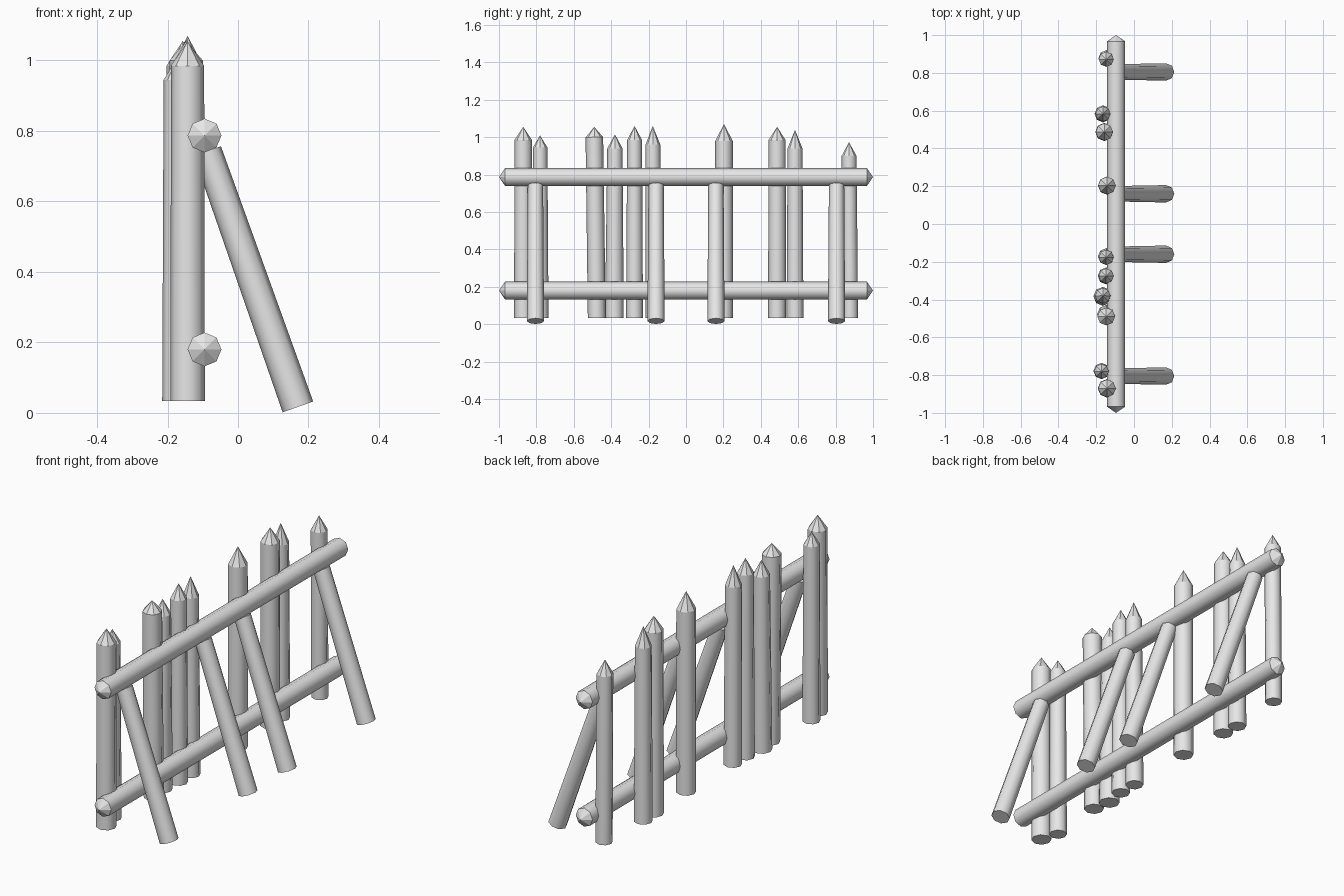
import bpy
import bmesh
from math import cos, sin, tau
from mathutils import Vector

cube = bpy.data.objects.get("Cube")
if cube:
    bpy.data.objects.remove(cube, do_unlink=True)

SIDES = 8
wood = bpy.data.materials.new("plain_grey")
wood.use_nodes = True
grey = (0.8, 0.8, 0.8, 1)
wood.diffuse_color = grey
wood.node_tree.nodes["Principled BSDF"].inputs["Base Color"].default_value = grey


def make_log(name, start, end, r_start, r_end, point_start=0, point_end=0):
    """Tapered round log; each end is flat or sharpened to a point."""
    start, end = Vector(start), Vector(end)
    axis = (end - start).normalized()
    turn = Vector((0, 0, 1)).rotation_difference(axis)
    bm = bmesh.new()

    def ring(centre, r):
        return [bm.verts.new(centre + turn @ Vector((r * cos(tau * i / SIDES), r * sin(tau * i / SIDES), 0)))
                for i in range(SIDES)]

    low, high = ring(start, r_start), ring(end, r_end)
    for i in range(SIDES):
        j = (i + 1) % SIDES
        bm.faces.new((low[i], low[j], high[j], high[i])).smooth = True
    for loop, centre, point in ((low, start, -point_start), (high, end, point_end)):
        if point:
            tip = bm.verts.new(centre + axis * point)
            for i in range(SIDES):
                bm.faces.new((loop[i], loop[(i + 1) % SIDES], tip))
        else:
            bm.faces.new(loop)
    bmesh.ops.recalc_face_normals(bm, faces=bm.faces)
    # Crisp rims where the round side meets the ends
    for edge in bm.edges:
        edge.smooth = all(f.smooth for f in edge.link_faces)
    mesh = bpy.data.meshes.new(name)
    bm.to_mesh(mesh)
    bm.free()
    mesh.materials.append(wood)
    obj = bpy.data.objects.new(name, mesh)
    bpy.context.collection.objects.link(obj)
    return obj


# Two horizontal rails, pointed at both ends
for name, z in (("lower_rail", 0.18), ("upper_rail", 0.787)):
    make_log(name, (-0.095, -0.967, z), (-0.095, 0.967, z), 0.048, 0.048, 0.033, 0.033)

# Leaning braces behind the rails
for i, y in enumerate((-0.805, -0.16, 0.16, 0.805)):
    make_log(f"brace_{i + 1}", (0.17, y, 0.017), (-0.087, y, 0.743), 0.046, 0.041)

# Sharpened posts: x, foot y, top y, foot radius, top radius, shoulder z, tip z
posts = (
    (-0.143, -0.87, -0.87, 0.049, 0.047, 0.985, 1.055),
    (-0.172, -0.778, -0.78, 0.043, 0.039, 0.945, 1.01),
    (-0.147, -0.477, -0.49, 0.048, 0.047, 1.0, 1.055),
    (-0.165, -0.383, -0.38, 0.050, 0.041, 0.94, 1.015),
    (-0.147, -0.275, -0.275, 0.045, 0.040, 0.985, 1.06),
    (-0.147, -0.172, -0.177, 0.044, 0.040, 0.96, 1.06),
    (-0.143, 0.203, 0.203, 0.048, 0.047, 0.98, 1.07),
    (-0.157, 0.487, 0.487, 0.048, 0.046, 0.985, 1.055),
    (-0.164, 0.583, 0.583, 0.045, 0.040, 0.94, 1.04),
    (-0.147, 0.879, 0.872, 0.041, 0.040, 0.9, 0.973),
)
for i, (x, y0, y1, r0, r1, shoulder, tip) in enumerate(posts):
    make_log(f"post_{i + 1}", (x, y0, 0.034), (x, y1, shoulder), r0, r1, 0, tip - shoulder)
